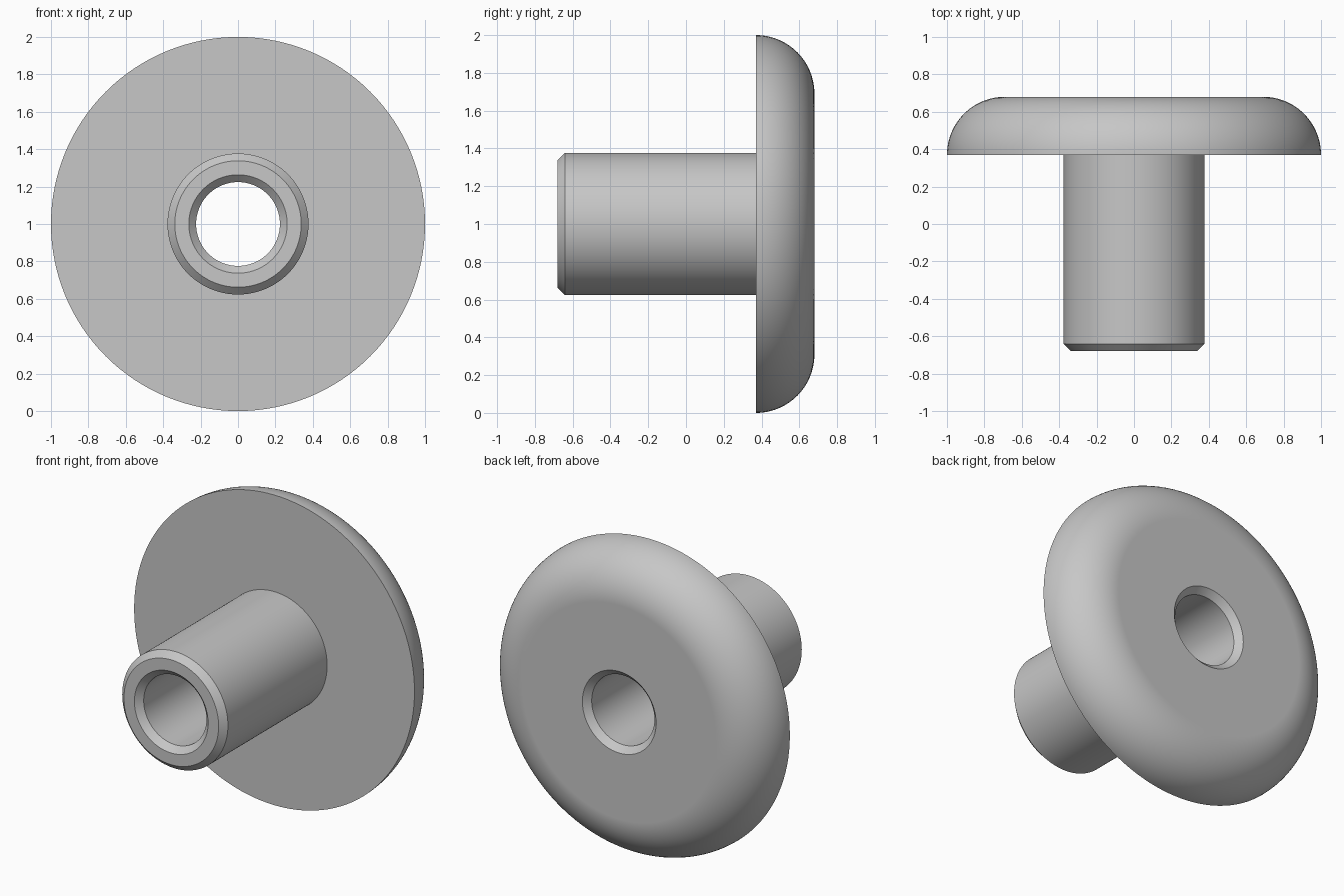
import bpy, bmesh, math
from mathutils import Vector

cube = bpy.data.objects.get("Cube")
if cube:
    bpy.data.objects.remove(cube, do_unlink=True)

# Dimensions
CENTRE_Z = 1.0
FRONT, BACK, SEAT = -0.68, 0.68, 0.37   # sleeve end, flange face, flange underside
BORE, SLEEVE, RIM = 0.224, 0.377, 1.0   # radii
CHAMFER = 0.039
ROUND = BACK - SEAT                     # rounded flange edge
ARC_STEPS, TURN_STEPS = 24, 128

# Plain grey metal
grey = bpy.data.materials.new("plain grey")
grey.use_nodes = True
colour = (0.57, 0.57, 0.57, 1)
grey.diffuse_color = colour
grey.node_tree.nodes["Principled BSDF"].inputs["Base Color"].default_value = colour

# Closed half section as (radius, y): bore, chamfered sleeve, rounded flange
section = [
    (BORE, BACK - CHAMFER), (BORE, FRONT + CHAMFER),
    (BORE + CHAMFER, FRONT), (SLEEVE - CHAMFER, FRONT),
    (SLEEVE, FRONT + CHAMFER), (SLEEVE, SEAT),
]
for i in range(ARC_STEPS + 1):
    a = math.pi / 2 * i / ARC_STEPS
    section.append((RIM - ROUND + ROUND * math.cos(a), SEAT + ROUND * math.sin(a)))
section.append((BORE + CHAMFER, BACK))

# Revolve the section about the y axis
bm = bmesh.new()
ring = [bm.verts.new((r, y, CENTRE_Z)) for r, y in section]
edges = [bm.edges.new((v, ring[(i + 1) % len(ring)])) for i, v in enumerate(ring)]
bmesh.ops.spin(bm, geom=ring + edges, cent=Vector((0, 0, CENTRE_Z)), axis=(0, 1, 0),
               angle=math.tau, steps=TURN_STEPS)
bmesh.ops.remove_doubles(bm, verts=bm.verts[:], dist=0.0001)
bmesh.ops.recalc_face_normals(bm, faces=bm.faces[:])
for f in bm.faces:
    f.smooth = True

mesh = bpy.data.meshes.new("flanged_bushing")
bm.to_mesh(mesh)
bm.free()
mesh.materials.append(grey)
mesh.set_sharp_from_angle(angle=math.radians(30))
bushing = bpy.data.objects.new("flanged_bushing", mesh)
bpy.context.collection.objects.link(bushing)

# Keep the flat faces flat beside the rounded edge
weighted = bushing.modifiers.new("even shading", 'WEIGHTED_NORMAL')
weighted.keep_sharp = True
